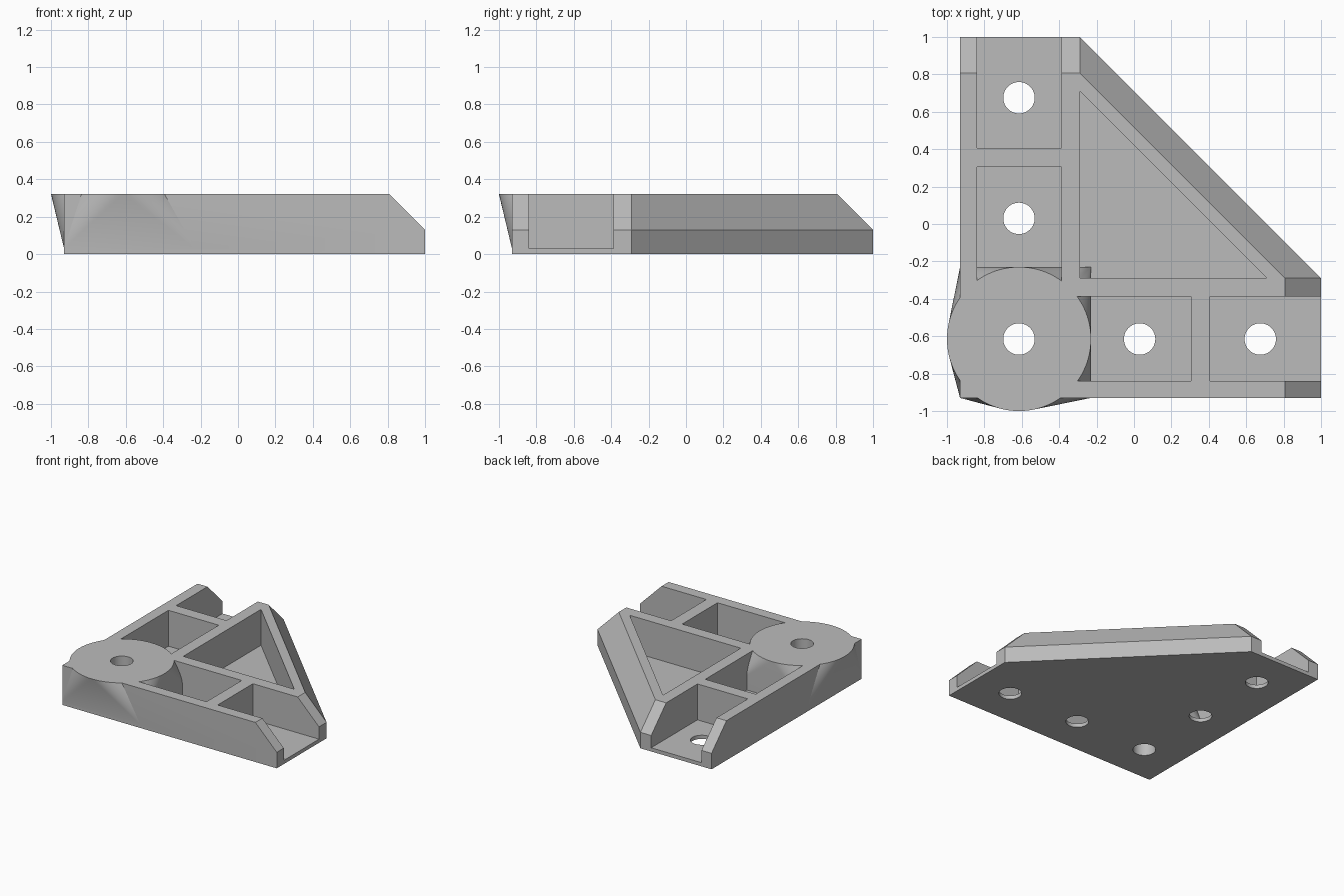
import bpy, bmesh, math

if "Cube" in bpy.data.objects:
    bpy.data.objects.remove(bpy.data.objects["Cube"])

GREY = bpy.data.materials.new("grey")
GREY.diffuse_color = (0.5, 0.5, 0.5, 1)
GREY.use_nodes = True
GREY.node_tree.nodes["Principled BSDF"].inputs["Base Color"].default_value = GREY.diffuse_color

TOP, FLOOR, STEP = 0.322, 0.03, 0.13
C = -0.615          # boss centre in x and y
R_BOSS, R_HOLE = 0.385, 0.084


def hull(name, points):
    """Convex solid around a set of points, with flat regions merged."""
    bm = bmesh.new()
    for p in points:
        bm.verts.new(p)
    bmesh.ops.convex_hull(bm, input=bm.verts[:])
    bmesh.ops.dissolve_limit(bm, angle_limit=0.002, verts=bm.verts[:], edges=bm.edges[:])
    bmesh.ops.recalc_face_normals(bm, faces=bm.faces[:])
    mesh = bpy.data.meshes.new(name)
    bm.to_mesh(mesh)
    bm.free()
    mesh.materials.append(GREY)
    obj = bpy.data.objects.new(name, mesh)
    bpy.context.collection.objects.link(obj)
    return obj


def prism(name, outline, z0, z1):
    return hull(name, [(x, y, z) for z in (z0, z1) for x, y in outline])


def box(x0, x1, y0, y1):
    return [(x0, y0), (x1, y0), (x1, y1), (x0, y1)]


def circle(x, y, r, n):
    return [(x + r * math.cos(2 * math.pi * i / n), y + r * math.sin(2 * math.pi * i / n))
            for i in range(n)]


def boolean(target, tool, operation):
    """Apply a boolean and remove the tool object."""
    mod = target.modifiers.new(operation.lower(), 'BOOLEAN')
    mod.operation, mod.solver, mod.object = operation, 'EXACT', tool
    bpy.context.view_layer.objects.active = target
    bpy.ops.object.modifier_apply(modifier=mod.name)
    bpy.data.objects.remove(tool)


# Corner plate with bevelled arm ends and bevelled diagonal
base = [(-0.93, -0.93), (1, -0.93), (1, -0.29), (-0.29, 1), (-0.93, 1)]
rim = [(-0.93, -0.93), (0.808, -0.93), (0.808, -0.29), (-0.29, 0.808), (-0.93, 0.808)]
bracket = hull("corner_bracket",
               [(x, y, z) for z in (0, STEP) for x, y in base] + [(x, y, TOP) for x, y in rim])

# Pockets: one closed and one open-ended per arm, mirrored across the diagonal
for x0, x1 in ((-0.45, 0.305), (0.405, 1.1)):
    arm = box(x0, x1, -0.84, -0.387)
    for outline in (arm, [(y, x) for x, y in arm]):
        boolean(bracket, prism("pocket_cutter", outline, FLOOR, 0.5), 'DIFFERENCE')

# Triangular pocket
boolean(bracket, prism("triangle_cutter", [(-0.29, -0.29), (0.71, -0.29), (-0.29, 0.71)],
                       FLOOR, 0.5), 'DIFFERENCE')

# Corner boss: square foot blending into a round top
boss = hull("corner_boss",
            [(x, y, 0.01) for x, y in box(-0.91, -0.25, -0.91, -0.25)]
            + [(x, y, FLOOR) for x, y in box(-0.93, -0.23, -0.93, -0.23)]
            + [(x, y, TOP) for x, y in circle(C, C, R_BOSS, 96)])
boolean(bracket, boss, 'UNION')

# Screw holes
for x, y in ((C, C), (0.03, C), (0.675, C), (C, 0.03), (C, 0.675)):
    boolean(bracket, prism("hole_cutter", circle(x, y, R_HOLE, 48), -0.1, 0.5), 'DIFFERENCE')

# Smooth only the curved surfaces
bpy.ops.object.select_all(action='DESELECT')
bracket.select_set(True)
bpy.context.view_layer.objects.active = bracket
bpy.ops.object.shade_smooth_by_angle(angle=math.radians(20))
